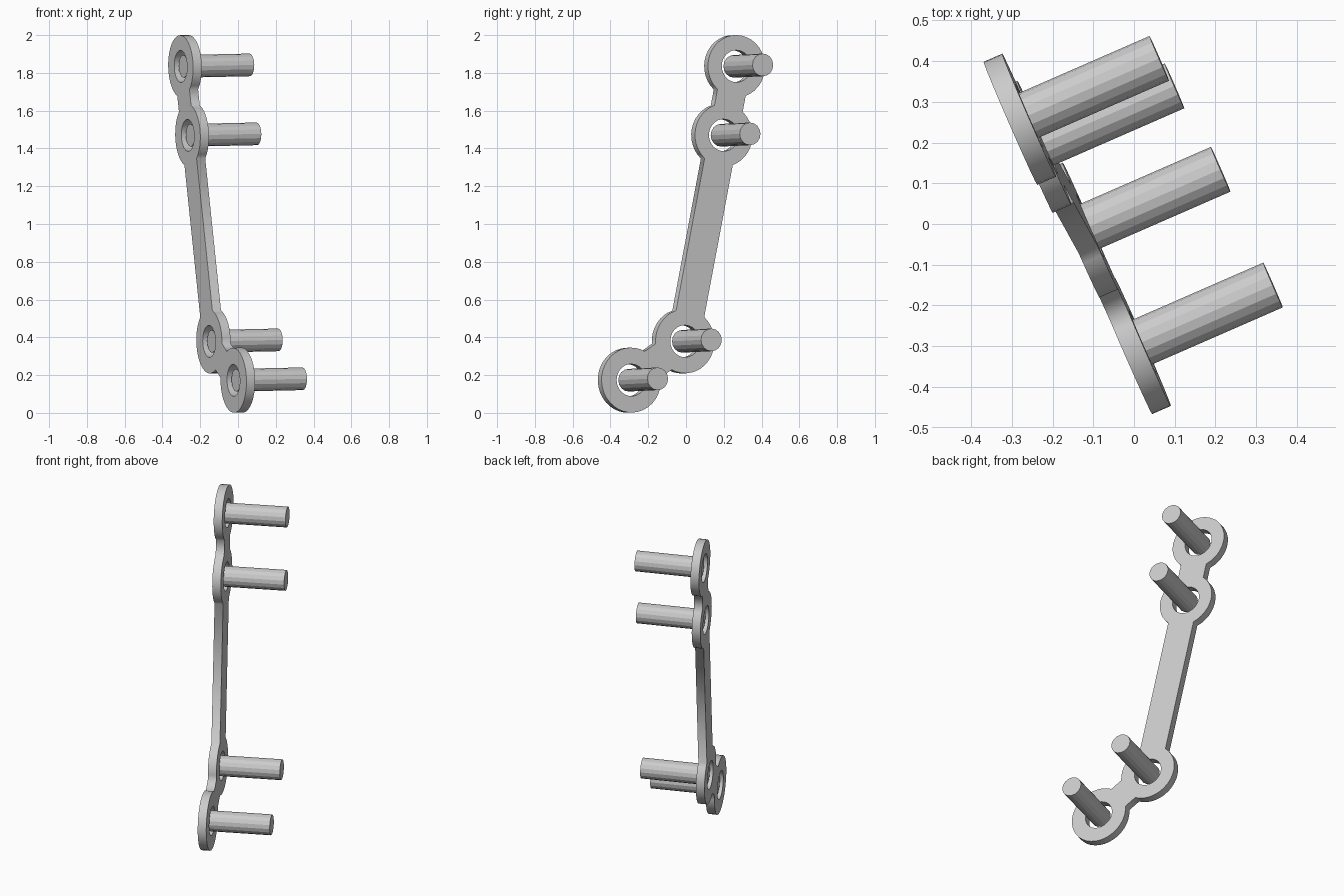
import bpy
from math import asin, atan2, cos, sin, pi
from mathutils import Matrix, Vector

cube = bpy.data.objects.get("Cube")
if cube:
    bpy.data.objects.remove(cube)

# Plate frame: u runs across, v runs up, n is the screw direction
n = Vector((0.916, 0.4, 0.02)).normalized()
u = Vector((-0.4, 0.916, 0)).normalized()
v = n.cross(u)
frame = Matrix.Translation((-0.126, -0.055, 1)) @ Matrix((u, v, n)).transposed().to_4x4()

# Eyelets along the plate: centre u, centre v, outer radius
eyelets = [(0.348, 0.835, 0.165), (0.271, 0.47, 0.166),
           (0.038, -0.621, 0.17), (-0.274, -0.827, 0.172)]
HOLE, BAR_HALF, THICK = 0.085, 0.083, 0.05
SCREW_RADIUS, SCREW_START, SCREW_END = 0.06, -0.01, 0.374


def arc(centre, radius, start, sweep, steps):
    return [(centre[0] + radius * cos(start + sweep * i / steps),
             centre[1] + radius * sin(start + sweep * i / steps), 0)
            for i in range(steps + 1)]


def direction(a, b):
    return atan2(b[1] - a[1], b[0] - a[0])


def add_loop(curve, points):
    spline = curve.splines.new('POLY')
    spline.points.add(len(points) - 1)
    for p, co in zip(spline.points, points):
        p.co = (*co, 1)
    spline.use_cyclic_u = True


# Outline: walk down one side of the chain and back up the other
outline = []
last = len(eyelets) - 1
walk = list(range(last + 1)) + list(range(last - 1, 0, -1))
for k, i in enumerate(walk):
    here = eyelets[i]
    before = eyelets[walk[k - 1]]
    after = eyelets[walk[(k + 1) % len(walk)]]
    gap = asin(BAR_HALF / here[2])
    start = direction(here, before)
    sweep = (direction(here, after) - start) % (2 * pi)
    if before == after:
        sweep = 2 * pi
    sweep -= 2 * gap
    outline += arc(here, here[2], start + gap, sweep, max(4, round(sweep / (pi / 18))))

# Plate with four screw holes
curve = bpy.data.curves.new("plate", 'CURVE')
curve.dimensions = '2D'
curve.fill_mode = 'BOTH'
curve.extrude = THICK / 2
add_loop(curve, outline)
for e in eyelets:
    add_loop(curve, arc(e, HOLE, 0, 2 * pi, 32)[:-1])
plate = bpy.data.objects.new("plate", curve)
plate.matrix_world = frame
bpy.context.collection.objects.link(plate)
bpy.ops.object.select_all(action='DESELECT')
plate.select_set(True)
bpy.context.view_layer.objects.active = plate
bpy.ops.object.convert(target='MESH')

# Screws through the eyelets
names = ["top_screw", "upper_screw", "lower_screw", "bottom_screw"]
for name, e in zip(names, eyelets):
    bpy.ops.mesh.primitive_cylinder_add(vertices=16, radius=SCREW_RADIUS,
                                        depth=SCREW_END - SCREW_START)
    screw = bpy.context.object
    screw.name = name
    middle = (SCREW_START + SCREW_END) / 2
    screw.matrix_world = frame @ Matrix.Translation((e[0], e[1], middle))
